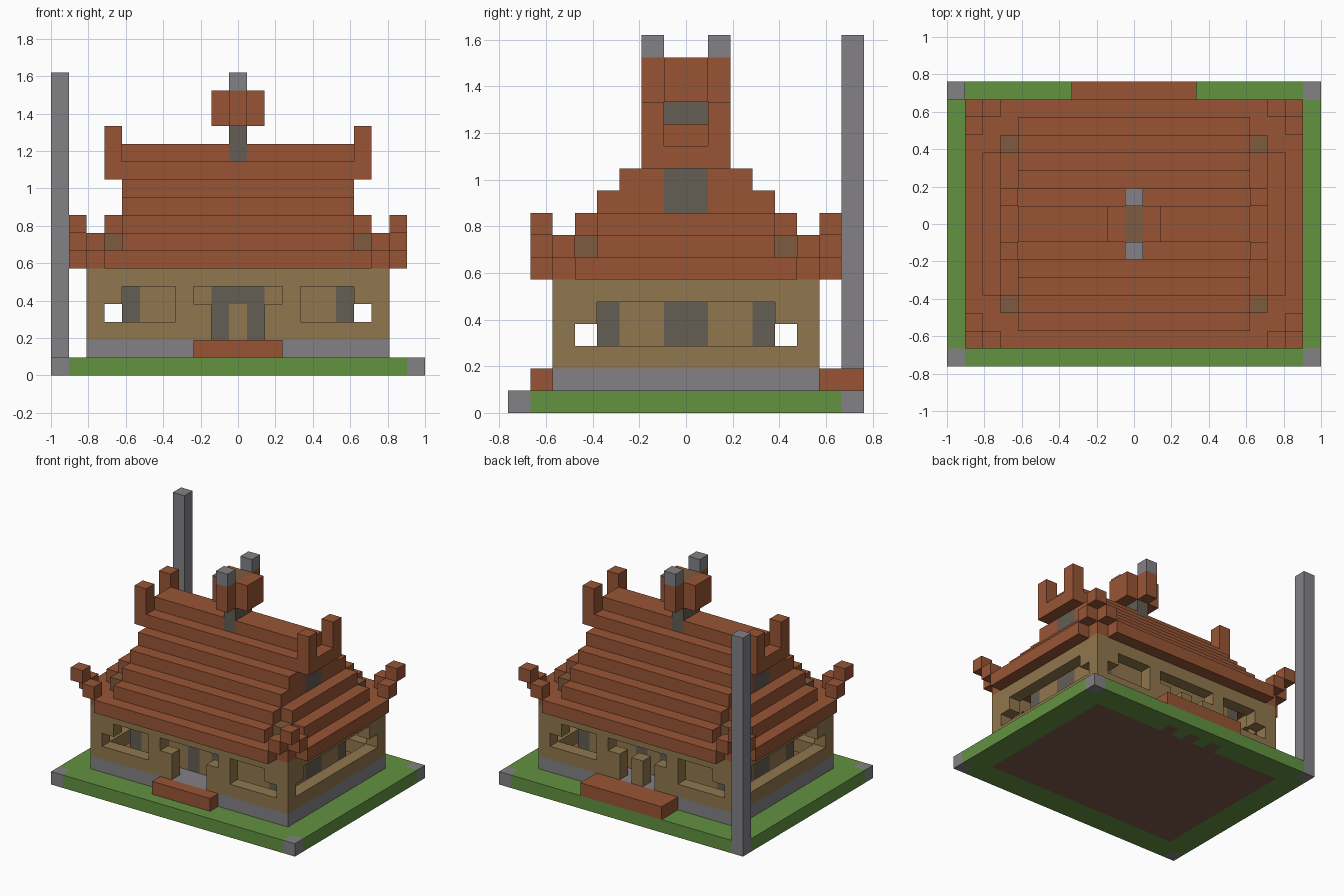
import bpy, bmesh
from mathutils import Vector
from itertools import product

if "Cube" in bpy.data.objects:
    bpy.data.objects.remove(bpy.data.objects["Cube"], do_unlink=True)

NX, NY = 21, 16
U = 2 / NX


def material(name, rgb):
    lin = [((c / 255 + 0.055) / 1.055) ** 2.4 for c in rgb] + [1]
    m = bpy.data.materials.new(name)
    m.use_nodes = True
    m.diffuse_color = lin
    m.node_tree.nodes["Principled BSDF"].inputs["Base Color"].default_value = lin
    return m


GRASS = material("grass green", (98, 146, 64))
STONE = material("stone grey", (131, 129, 133))
TILE = material("roof red brown", (152, 85, 53))
PLASTER = material("wall tan", (144, 119, 78))
SLATE = material("slate grey", (99, 93, 84))
WOOD = material("wood brown", (125, 91, 62))
EARTH = material("earth brown", (126, 91, 74))


def cells(x, y, z):
    """Block of grid cells; each axis is a number or an inclusive (low, high) pair."""
    spans = [range(a[0], a[1] + 1) if isinstance(a, tuple) else (a,) for a in (x, y, z)]
    return set(product(*spans))


def mirror_x(s):
    return s | {(NX - 1 - x, y, z) for x, y, z in s}


def mirror_y(s):
    return s | {(x, NY - 1 - y, z) for x, y, z in s}


def four(s):
    return mirror_y(mirror_x(s))


def part(name, s, mat):
    """Skin a set of cells with outside faces only, then merge the flat areas."""
    bm = bmesh.new()
    corner = {}

    def vert(p):
        if p not in corner:
            corner[p] = bm.verts.new(((p[0] - NX / 2) * U, (p[1] - NY / 2) * U, p[2] * U))
        return corner[p]

    for c in s:
        for axis, side in product(range(3), (0, 1)):
            n = list(c)
            n[axis] += 2 * side - 1
            if tuple(n) in s:
                continue
            a, b = (axis + 1) % 3, (axis + 2) % 3
            quad = []
            for da, db in ((0, 0), (1, 0), (1, 1), (0, 1)):
                p = list(c)
                p[axis] += side
                p[a] += da
                p[b] += db
                quad.append(vert(tuple(p)))
            bm.faces.new(quad if side else quad[::-1])
    bmesh.ops.dissolve_limit(bm, angle_limit=0.01, verts=bm.verts, edges=bm.edges)
    me = bpy.data.meshes.new(name)
    bm.to_mesh(me)
    bm.free()
    me.materials.append(mat)
    ob = bpy.data.objects.new(name, me)
    bpy.context.collection.objects.link(ob)


# Ground
earth = cells((2, 18), (2, 13), 0)
for x in (8, 10, 12):
    earth |= cells(x, 14, 0)
corners = four(cells(0, 0, 0))
part("lawn", cells((0, 20), (0, 15), 0) - earth - corners, GRASS)
part("earth_bed", earth, EARTH)
part("corner_stones", corners, STONE)
part("corner_pole", cells(0, 15, (1, 16)), STONE)

# Foundation, corridor floor and steps
floor = cells((3, 17), (3, 12), 1) - cells((8, 12), (3, 12), 1)
part("foundation", cells((2, 18), (2, 13), 1) - floor, STONE)
part("corridor_floor", floor, TILE)
part("front_step", cells((8, 12), 1, 1), TILE)
part("back_step", cells((7, 13), (14, 15), 1), TILE)

# Outer walls with stepped windows and doors
walls = cells((2, 18), (2, 13), (2, 5)) - cells((3, 17), (3, 12), (2, 5))
walls -= four(cells((3, 6), 2, 3) | cells((4, 6), 2, 4))
walls -= mirror_x(cells(2, (3, 12), 3) | cells(2, (4, 11), 4))
walls -= cells((9, 11), 2, (2, 3)) | cells((8, 12), 2, 4)
walls -= mirror_x(cells(9, 13, (2, 3))) | cells((8, 12), 13, 4)
part("outer_walls", walls, PLASTER)

# Inner room with slate posts and door frames
room = cells((4, 16), (4, 11), (2, 5))
frame = four(cells(4, 4, (2, 5)))
frame |= mirror_x(cells(4, (7, 8), (2, 5)))
frame |= mirror_y(cells((9, 11), 4, (2, 4)) - cells(10, 4, (2, 3)))
part("inner_room", room - frame, PLASTER)
part("inner_frames", frame, SLATE)

# Stepped roof: hipped below, gabled above
roof = cells((3, 17), (1, 14), 6) | cells((1, 19), (3, 12), 6) | cells((2, 18), (2, 13), 6)
roof |= cells((4, 16), (2, 13), 7) | cells((2, 18), (4, 11), 7)
roof |= cells((4, 16), (3, 12), 8) | cells((3, 17), (4, 11), 8)
for z in range(9, 13):
    roof |= cells((4, 16), (z - 5, 20 - z), z)
gable = mirror_x(cells(4, (7, 8), (9, 10)))
spire = cells(10, (7, 8), (12, 13))
part("roof", roof - gable - spire, TILE)
part("gable_panels", gable, SLATE)
part("hip_posts", four(cells(3, 3, 7)), WOOD)

# Upturned eaves and ridge horns
part("eave_horns", four(cells(2, 1, 7) | cells(1, 2, 7) | cells(1, 1, 8)), TILE)
part("ridge_horns", four(cells(3, 6, (11, 13)) | cells(3, 7, 11)), TILE)

# Ridge ornament
core = cells(10, (7, 8), (14, 15))
arms = cells((9, 11), (7, 8), (14, 15)) | cells(10, (6, 9), (14, 15))
part("ornament_stem", spire, SLATE)
part("ornament_core", core, WOOD)
part("ornament_arms", arms - core, TILE)
part("ornament_tips", mirror_y(cells(10, 6, 16)), STONE)
